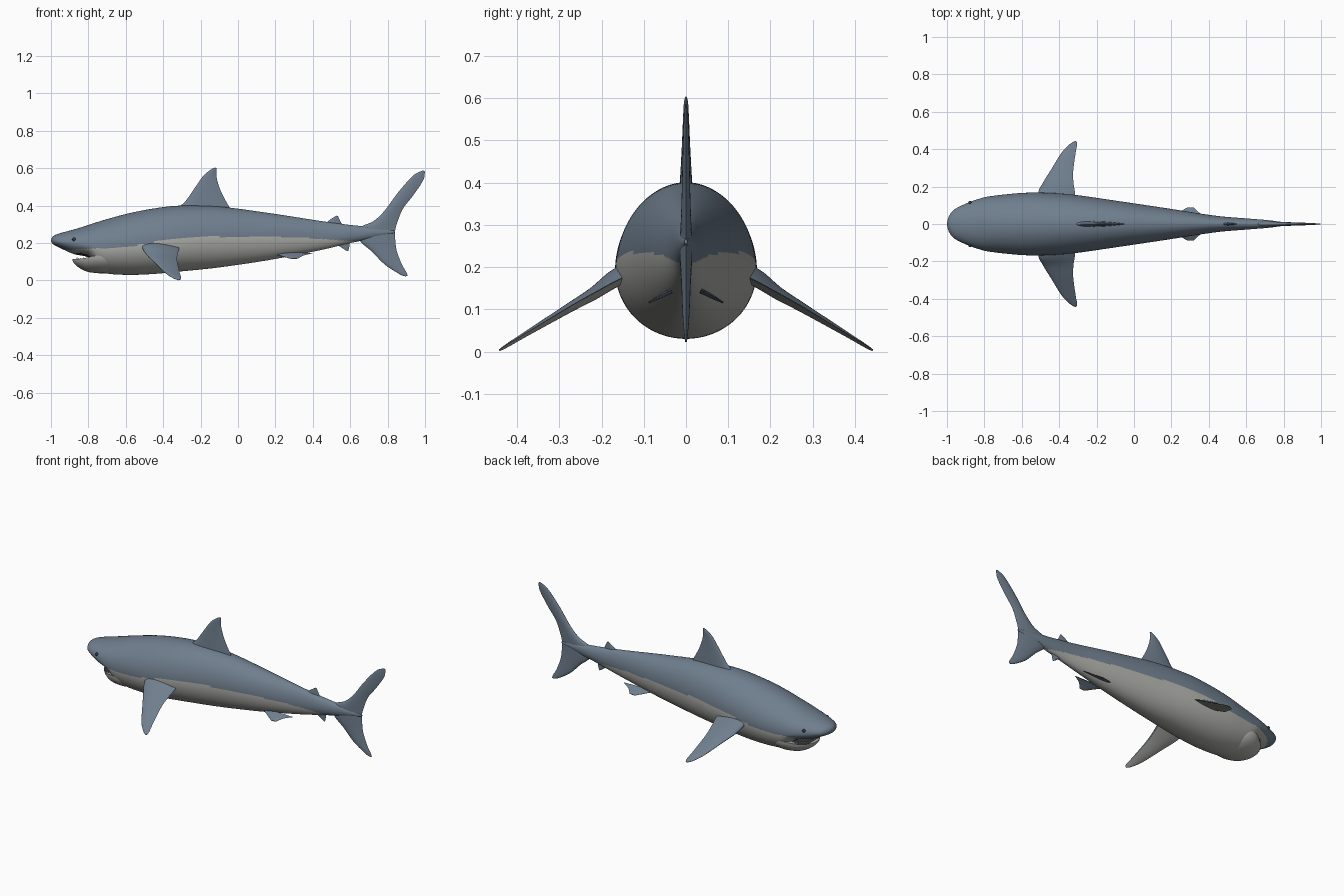
import bpy, bmesh, math
from mathutils import Vector
from mathutils.bvhtree import BVHTree

if "Cube" in bpy.data.objects:
    bpy.data.objects.remove(bpy.data.objects["Cube"])


def material(name, rgb):
    m = bpy.data.materials.new(name)
    m.use_nodes = True
    m.diffuse_color = (*rgb, 1)
    m.node_tree.nodes["Principled BSDF"].inputs["Base Color"].default_value = (*rgb, 1)
    return m


SLATE = material("slate blue skin", (0.16, 0.21, 0.27))
BELLY = material("pale belly", (0.42, 0.42, 0.40))
DARK = material("dark slit", (0.035, 0.04, 0.045))
TOOTH = material("tooth ivory", (0.7, 0.68, 0.6))


def finish(name, bm, mats, smooth=True):
    bmesh.ops.recalc_face_normals(bm, faces=bm.faces)
    mesh = bpy.data.meshes.new(name)
    bm.to_mesh(mesh)
    bm.free()
    obj = bpy.data.objects.new(name, mesh)
    bpy.context.collection.objects.link(obj)
    for m in mats:
        mesh.materials.append(m)
    if smooth:
        bpy.ops.object.select_all(action="DESELECT")
        obj.select_set(True)
        bpy.context.view_layer.objects.active = obj
        bpy.ops.object.shade_smooth_by_angle(angle=math.radians(50))
    return obj


def spline(rows, steps):
    """Catmull-Rom curve through rows of numbers."""
    pts = [Vector(r) for r in rows]
    pts = [2 * pts[0] - pts[1]] + pts + [2 * pts[-1] - pts[-2]]
    out = []
    for a, b, c, d in zip(pts, pts[1:], pts[2:], pts[3:]):
        for i in range(steps):
            t = i / steps
            out.append(0.5 * (2 * b + (c - a) * t + (2 * a - 5 * b + 4 * c - d) * t ** 2
                              + (3 * b - a - 3 * c + d) * t ** 3))
    return out + [pts[-2]]


def skin(rings, rule):
    """Bridge closed rings, cap both ends, colour each face by a rule."""
    bm = bmesh.new()
    loops = [[bm.verts.new(p) for p in ring] for ring in rings]
    n = len(loops[0])
    for a, b in zip(loops, loops[1:]):
        for j in range(n):
            k = (j + 1) % n
            f = bm.faces.new((a[j], a[k], b[k], b[j]))
            f.material_index = rule(f.calc_center_median(), j / n)
    for loop in (loops[0], loops[-1]):
        f = bm.faces.new(loop)
        f.material_index = rule(f.calc_center_median(), 0.25)
    return bm


def egg_rings(stations, steps, n):
    """Rings from (x, widest height, top, bottom, half width)."""
    rings = []
    for x, mid, top, bot, w in spline(stations, steps):
        ring = []
        for j in range(n):
            a = 2 * math.pi * j / n
            s = math.sin(a)
            ring.append((x, w * math.cos(a), mid + s * ((top - mid) if s > 0 else (mid - bot))))
        rings.append(ring)
    return rings


# Body
border = [(-1, .18), (-.92, .165), (-.8, .17), (-.58, .18), (-.4, .215), (-.28, .232),
          (0, .236), (.32, .23), (.55, .215), (.69, .205)]


def border_z(x):
    for (x0, z0), (x1, z1) in zip(border, border[1:]):
        if x <= x1:
            return z0 + (z1 - z0) * (x - x0) / (x1 - x0)
    return 0


def body_colour(c, u):
    if -.9 < c.x < -.77 and abs(c.y) < .085 and c.z < .155 and (c.x + .77) ** 2 + c.y ** 2 < .0125:
        return 2
    return 0 if c.z > border_z(c.x) else 1


body_stations = [
    (-1, .215, .217, .213, .003), (-.99, .212, .235, .195, .04), (-.96, .208, .25, .178, .078),
    (-.88, .2, .272, .142, .117), (-.82, .19, .29, .13, .137), (-.79, .185, .3, .115, .145),
    (-.75, .18, .313, .06, .151), (-.7, .18, .328, .037, .157), (-.58, .19, .36, .03, .167),
    (-.45, .2, .385, .035, .166), (-.31, .215, .4, .048, .155), (-.1, .23, .395, .07, .125),
    (.17, .235, .36, .11, .085), (.43, .235, .32, .16, .045), (.6, .245, .297, .2, .03),
    (.72, .255, .285, .225, .02), (.84, .26, .265, .255, .004)]
body_bm = skin(egg_rings(body_stations, 9, 112), body_colour)
body_tree = BVHTree.FromBMesh(body_bm)
finish("body", body_bm, [SLATE, BELLY, DARK])

# Lower jaw with a dark mouth floor
jaw_stations = [
    (-.885, .112, .114, .108, .012), (-.875, .114, .116, .09, .045), (-.85, .116, .114, .068, .08),
    (-.81, .122, .116, .048, .115), (-.77, .132, .125, .041, .139), (-.72, .13, .13, .038, .142),
    (-.67, .12, .12, .045, .125), (-.62, .12, .12, .06, .1)]
finish("lower_jaw", skin(egg_rings(jaw_stations, 5, 48),
                         lambda c, u: 2 if u < .5 and abs(c.y) < .1 and c.x > -.872 else 1),
       [SLATE, BELLY, DARK])

# Teeth along both jaws
for name, z, direction, reach in (("lower_teeth", .114, 1, .088), ("upper_teeth", .143, -1, .095)):
    bm = bmesh.new()
    for i in range(-5, 6):
        a = i * math.radians(13)
        x, y = -.775 - reach * math.cos(a), .08 * math.sin(a)
        base = z + (.12 * abs(y) if direction < 0 else 0)
        ring = [bm.verts.new((x + dx, y + dy, base)) for dx, dy in
                ((-.002, -.005), (.003, -.005), (.003, .005), (-.002, .005))]
        tip = bm.verts.new((x + .002, y, base + direction * .011))
        bm.faces.new(ring)
        for j in range(4):
            bm.faces.new((ring[j], ring[(j + 1) % 4], tip))
    finish(name, bm, [TOOTH], smooth=False)


def fin(name, sections, normal, two_tone=False, n=32, steps=7):
    """Streamlined fin from (leading xyz, trailing xyz, half thickness) sections."""
    normal = Vector(normal).normalized()
    rings = []
    for row in spline([(*a, *b, t) for a, b, t in sections], steps):
        lead, trail, thick = Vector(row[:3]), Vector(row[3:6]), row[6]
        ring = []
        for j in range(n):
            a = 2 * math.pi * (j + .5) / n
            u = (1 - math.cos(a)) / 2
            h = 2.6 * math.sqrt(u) * (1 - u) * thick * (1 if a < math.pi else -1)
            ring.append(lead.lerp(trail, u) + normal * h)
        rings.append(ring)
    rule = (lambda c, u: 1 if .56 < u < .94 else 0) if two_tone else (lambda c, u: 0)
    finish(name, skin(rings, rule), [SLATE, BELLY])


def upright(rows):
    """Midline fin sections from (lead x, lead z, trail x, trail z, half thickness)."""
    return [((a, 0, b), (c, 0, d), t) for a, b, c, d, t in rows]


fin("dorsal_fin", upright([
    (-.36, .37, -.03, .37, .017), (-.29, .415, -.053, .405, .014), (-.235, .49, -.09, .475, .01),
    (-.185, .56, -.112, .54, .007), (-.145, .593, -.115, .58, .005),
    (-.122, .604, -.114, .6, .002)]), (0, 1, 0))
fin("second_dorsal_fin", upright([
    (.46, .3, .56, .295, .008), (.495, .327, .547, .318, .005), (.527, .347, .535, .343, .002)]),
    (0, 1, 0))
fin("anal_fin", upright([
    (.52, .2, .6, .215, .007), (.555, .175, .595, .18, .005), (.582, .157, .589, .156, .002)]),
    (0, 1, 0))
fin("tail_fin", upright([
    (.988, .589, 1, .583, .002), (.935, .56, .99, .535, .005), (.855, .47, .937, .455, .008),
    (.785, .375, .883, .385, .01), (.725, .318, .852, .31, .012), (.65, .28, .84, .26, .014),
    (.65, .215, .842, .21, .014), (.715, .155, .85, .155, .011), (.785, .085, .877, .085, .008),
    (.865, .033, .9, .045, .004), (.895, .022, .907, .025, .002)]), (0, 1, 0))

for side, s in (("left", 1), ("right", -1)):
    # Paired fins; the +y flank first, mirrored across the midline
    def paired(rows):
        return [((a, s * y, z), (b, s * y, z2), t) for y, a, z, b, z2, t in rows]

    fin(side + "_flank_pectoral_fin", paired([
        (.1, -.49, .2, -.31, .2, .026), (.165, -.512, .178, -.315, .168, .021),
        (.22, -.487, .136, -.323, .138, .015), (.28, -.45, .1, -.325, .104, .011),
        (.38, -.388, .04, -.312, .043, .006), (.425, -.345, .012, -.304, .016, .004),
        (.442, -.318, .002, -.307, .005, .002)]), (0, s * .52, .85), two_tone=True)
    fin(side + "_flank_pelvic_fin", paired([
        (.035, .19, .143, .4, .146, .006), (.06, .235, .13, .35, .133, .005),
        (.088, .285, .115, .32, .117, .002)]), (0, s * .5, .87))

    def on_skin(x, z, lift):
        hit, nrm, _, _ = body_tree.ray_cast(Vector((x, s, z)), Vector((0, -s, 0)))
        out = nrm if nrm.y * s > 0 else -nrm
        return hit + out * lift

    # Gill slits laid on the skin
    bm = bmesh.new()
    for i in range(5):
        prev = None
        for k in range(13):
            v = k / 12
            z = .145 - .005 * i + (.1 + .013 * i) * v
            x = -.612 + .019 * i + (.008 + .007 * i) * v - .012 * math.sin(math.pi * v)
            half = .0005 + .0028 * math.sin(math.pi * v)
            pair = [bm.verts.new(on_skin(x + d * half, z, .0025)) for d in (-1, 1)]
            if prev:
                bm.faces.new((prev[0], prev[1], pair[1], pair[0]))
            prev = pair
    finish(side + "_flank_gill_slits", bm, [DARK])

    # Eye
    bm = bmesh.new()
    bmesh.ops.create_uvsphere(bm, u_segments=20, v_segments=12, radius=.0095)
    bmesh.ops.translate(bm, verts=bm.verts, vec=on_skin(-.877, .22, -.004))
    finish(side + "_flank_eye", bm, [DARK])
